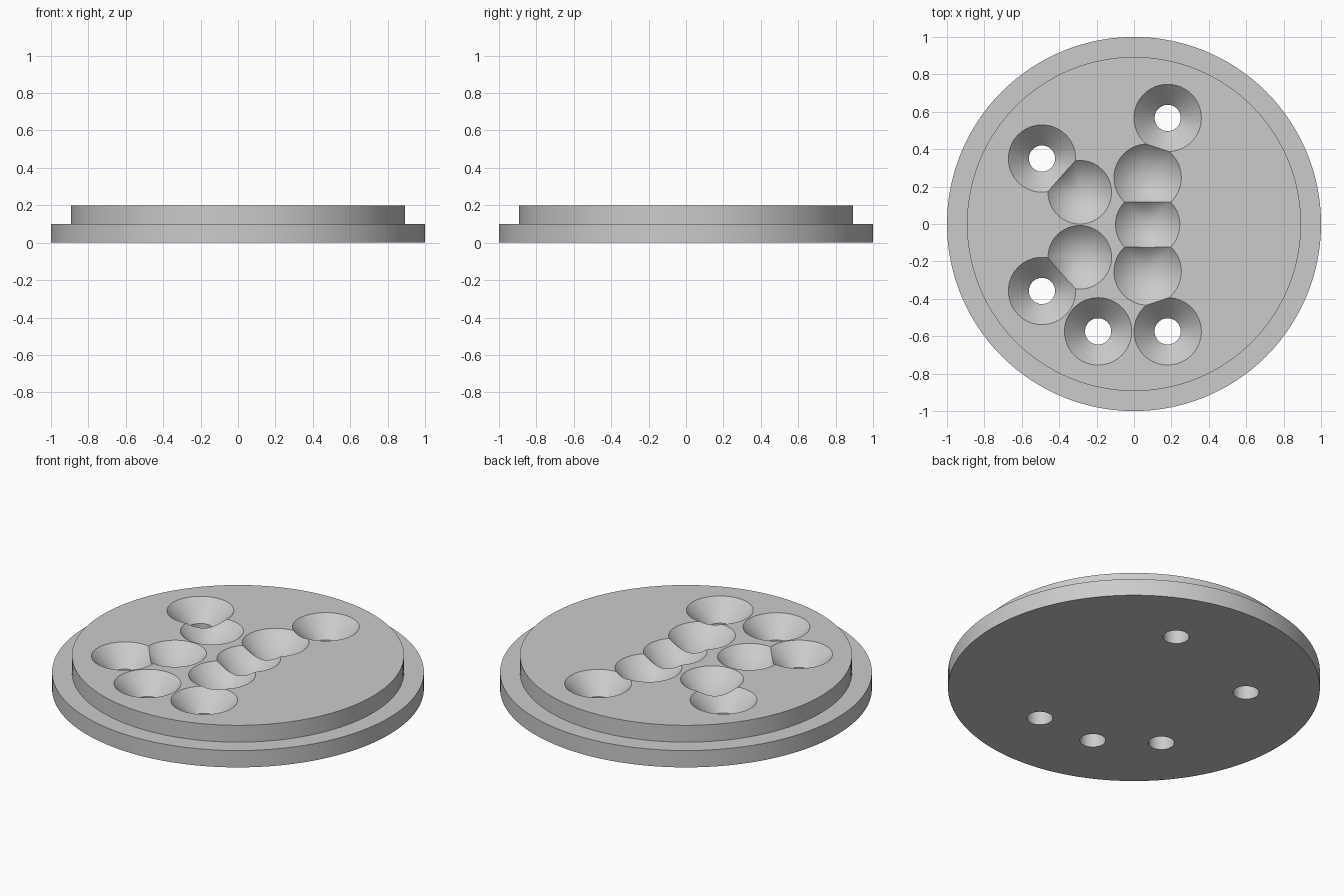
import bpy, bmesh, math
from mathutils import Vector

if "Cube" in bpy.data.objects:
    bpy.data.objects.remove(bpy.data.objects["Cube"], do_unlink=True)

grey = bpy.data.materials.new("plain_grey")
grey.use_nodes = True
COLOUR = (0.6, 0.6, 0.6, 1)
grey.diffuse_color = COLOUR
grey.node_tree.nodes["Principled BSDF"].inputs["Base Color"].default_value = COLOUR

TOP = 0.2
HOLE = 0.07
OVER = 0.05


def lathe(name, profile, x, y, steps):
    """Closed solid turned from (radius, height) points, axis to axis."""
    bm = bmesh.new()
    verts = [bm.verts.new((r, 0, z)) for r, z in profile]
    edges = [bm.edges.new(pair) for pair in zip(verts, verts[1:])]
    bmesh.ops.spin(bm, geom=verts + edges, cent=(0, 0, 0), axis=(0, 0, 1),
                   angle=math.tau, steps=steps)
    bmesh.ops.remove_doubles(bm, verts=bm.verts, dist=1e-5)
    bmesh.ops.recalc_face_normals(bm, faces=bm.faces)
    bmesh.ops.translate(bm, verts=bm.verts, vec=Vector((x, y, 0)))
    mesh = bpy.data.meshes.new(name)
    bm.to_mesh(mesh)
    bm.free()
    mesh.materials.append(grey)
    obj = bpy.data.objects.new(name, mesh)
    bpy.context.collection.objects.link(obj)
    return obj


# Stepped round plate
plate = lathe("stepped_plate", [(0, 0), (1, 0), (1, 0.1), (0.893, 0.1),
                                (0.893, TOP), (0, TOP)], 0, 0, 128)

# Countersunk through holes, then blind conical pockets: x, y, rim radius
through = [(0.18, 0.567), (-0.492, 0.35), (-0.492, -0.358),
           (-0.192, -0.574), (0.18, -0.574)]
pockets = [(0.073, 0.248, 0.18), (0.073, -0.003, 0.172), (0.073, -0.254, 0.18),
           (-0.29, 0.17, 0.17), (-0.29, -0.178, 0.17)]

cutters = []
for x, y in through:
    rim = 0.18
    cutters.append(lathe("hole_cutter", [
        (0, -OVER), (HOLE, -OVER), (HOLE, TOP - rim + HOLE),
        (rim + OVER, TOP + OVER), (0, TOP + OVER)], x, y, 64))
for x, y, rim in pockets:
    cutters.append(lathe("pocket_cutter", [
        (0, TOP - rim), (rim + OVER, TOP + OVER), (0, TOP + OVER)], x, y, 64))

bpy.context.view_layer.objects.active = plate
for cutter in cutters:
    cutter.hide_render = True
    cut = plate.modifiers.new("cut", 'BOOLEAN')
    cut.operation = 'DIFFERENCE'
    cut.solver = 'EXACT'
    cut.object = cutter
    bpy.ops.object.modifier_apply(modifier=cut.name)
    bpy.data.objects.remove(cutter, do_unlink=True)

# Smooth round walls, crisp edges
bpy.ops.object.select_all(action='DESELECT')
plate.select_set(True)
bpy.ops.object.shade_smooth_by_angle(angle=math.radians(25))
